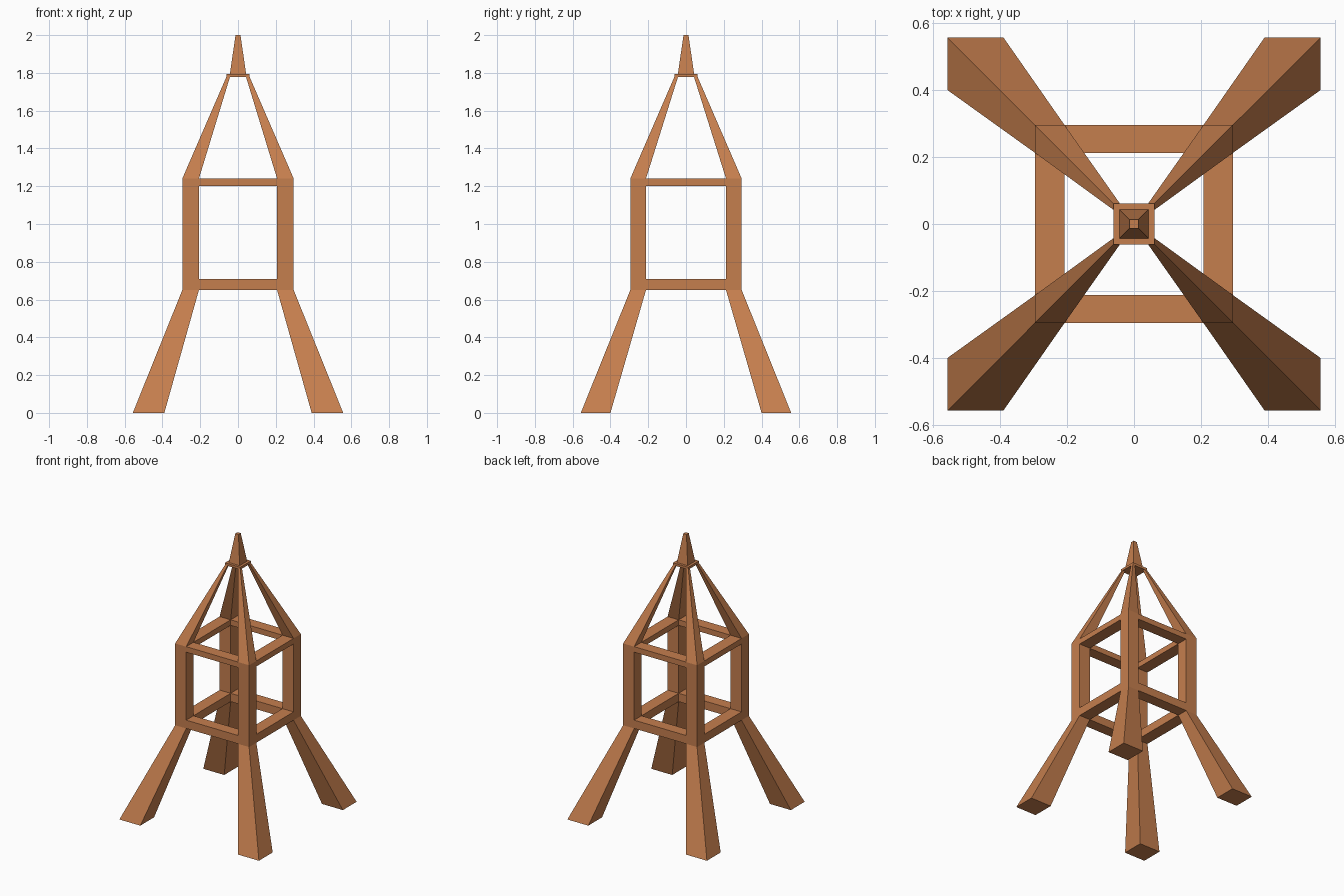
import bpy, bmesh

if "Cube" in bpy.data.objects:
    bpy.data.objects.remove(bpy.data.objects["Cube"])

wood = bpy.data.materials.new("warm brown wood")
wood.diffuse_color = (0.56, 0.21, 0.076, 1)
wood.use_nodes = True
wood.node_tree.nodes["Principled BSDF"].inputs["Base Color"].default_value = wood.diffuse_color


def tapered(name, lower, upper, z0, z1):
    """Solid between two rectangles, each given as (x0, x1, y0, y1)."""
    bm = bmesh.new()
    rings = []
    for (x0, x1, y0, y1), z in ((lower, z0), (upper, z1)):
        rings.append([bm.verts.new((x, y, z))
                      for x, y in ((x0, y0), (x1, y0), (x1, y1), (x0, y1))])
    low, top = rings
    bm.faces.new(low[::-1])
    bm.faces.new(top)
    for i in range(4):
        j = (i + 1) % 4
        bm.faces.new((low[i], low[j], top[j], top[i]))
    bmesh.ops.recalc_face_normals(bm, faces=bm.faces)
    mesh = bpy.data.meshes.new(name)
    bm.to_mesh(mesh)
    bm.free()
    mesh.materials.append(wood)
    obj = bpy.data.objects.new(name, mesh)
    bpy.context.collection.objects.link(obj)
    return obj


def corner(sx, sy, x0, x1, y0, y1):
    xs, ys = sorted((sx * x0, sx * x1)), sorted((sy * y0, sy * y1))
    return (*xs, *ys)


def square(h):
    return (-h, h, -h, h)


IX, IY, OUT = 0.207, 0.212, 0.295   # inner and outer faces of the cage

# Splayed legs, upright posts and converging roof arms at each corner
for sy, fb in ((-1, "front"), (1, "back")):
    for sx, lr in ((-1, "left"), (1, "right")):
        foot = corner(sx, sy, 0.39, 0.557, 0.40, 0.557)
        post = corner(sx, sy, IX, OUT, IY, OUT)
        tip = corner(sx, sy, 0.042, 0.061, 0.042, 0.061)
        tapered(f"{fb}_{lr}_leg", foot, post, 0, 0.65)
        tapered(f"{fb}_{lr}_post", post, post, 0.65, 1.24)
        tapered(f"{fb}_{lr}_roof_arm", post, tip, 1.24, 1.78)

# Horizontal beams closing the cage at the bottom and top
for level, z0, z1 in (("lower", 0.65, 0.71), ("upper", 1.20, 1.24)):
    for s, fb, lr in ((-1, "front", "left"), (1, "back", "right")):
        a = corner(1, s, -IX, IX, IY, OUT)
        b = corner(s, 1, IX, OUT, -IY, IY)
        tapered(f"{level}_{fb}_beam", a, a, z0, z1)
        tapered(f"{level}_{lr}_beam", b, b, z0, z1)

# Collar and spire
tapered("collar", square(0.061), square(0.061), 1.778, 1.795)
tapered("spire", square(0.043), square(0.013), 1.795, 2.0)
